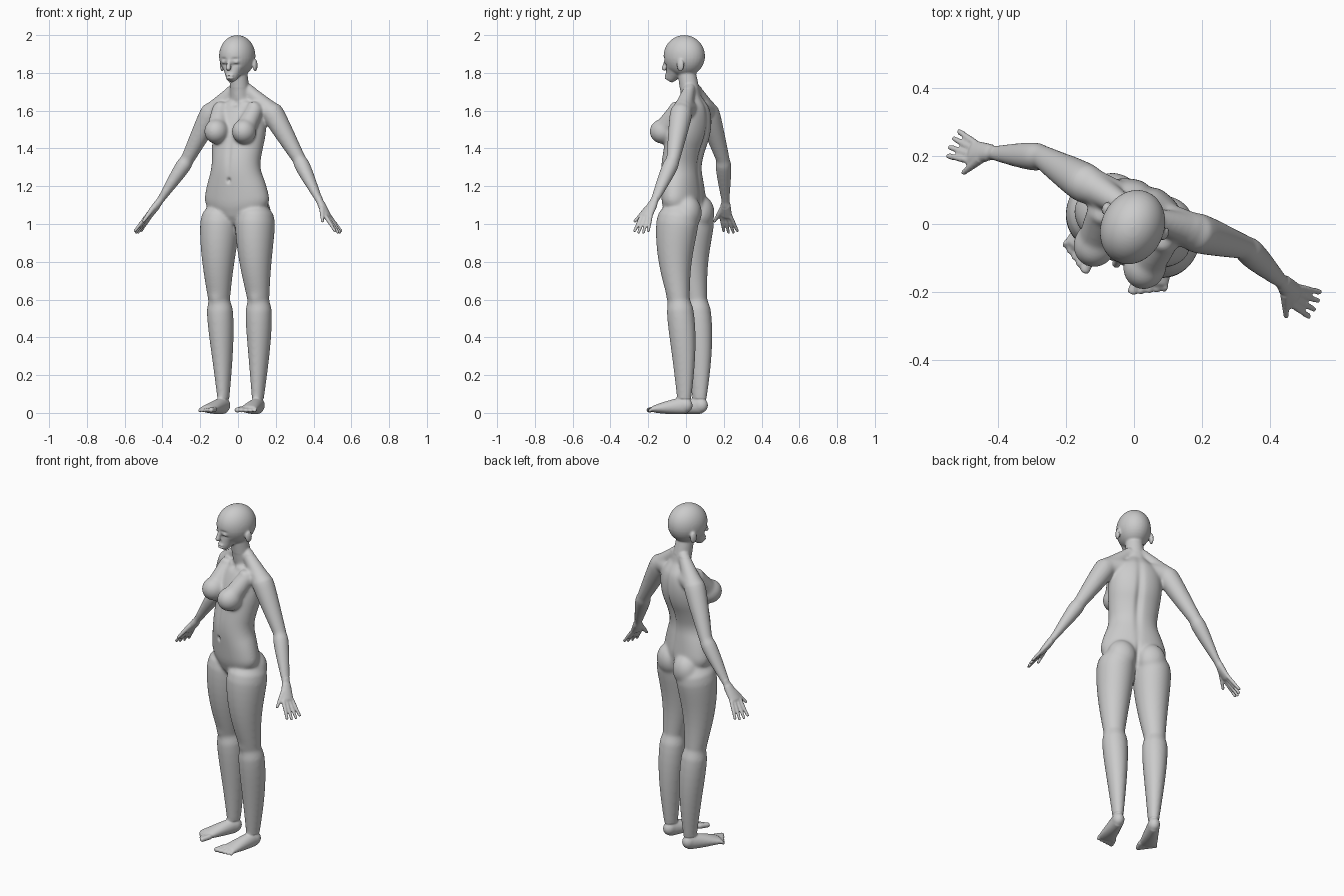
import bpy, bmesh, math
from mathutils import Vector, Matrix

cube = bpy.data.objects.get("Cube")
if cube:
    bpy.data.objects.remove(cube, do_unlink=True)

SIDEWAYS = Vector((1, 0, 0))
BACKWARD = Vector((0, 1, 0))
bm = bmesh.new()


def loft(centres, widths, depths, across=SIDEWAYS, sides=32):
    """Skin of elliptical rings along a path, with rounded ends."""
    last = len(centres) - 1
    stations = []
    for i, centre in enumerate(centres):
        along = (centres[min(i + 1, last)] - centres[max(i - 1, 0)]).normalized()
        stations.append((centre, along, widths[i], depths[i]))

    def cap(station, sign):
        centre, along, width, depth = station
        bulge = along * sign * min(width, depth) / 2
        return centre + bulge, along, width * .65, depth * .65

    stations = [cap(stations[0], -1)] + stations + [cap(stations[-1], 1)]
    rings = []
    for centre, along, width, depth in stations:
        u = (across - along * across.dot(along)).normalized()
        v = along.cross(u)
        angles = [math.tau * k / sides for k in range(sides)]
        rings.append([bm.verts.new(centre + u * width * math.cos(a) + v * depth * math.sin(a))
                      for a in angles])
    for lower, upper in zip(rings, rings[1:]):
        for k in range(sides):
            following = (k + 1) % sides
            bm.faces.new((lower[k], lower[following], upper[following], upper[k]))
    bm.faces.new(rings[0][::-1])
    bm.faces.new(rings[-1])


def limb(start, end, thin, swell=0, flat=(1, 1), bow=0, across=SIDEWAYS):
    """Tapered limb; swell is the muscle near its start, bow bends it backward."""
    start, end = Vector(start), Vector(end)
    steps = [i / 10 for i in range(11)]

    def blend(pair, t):
        return pair[0] + (pair[1] - pair[0]) * t

    centres = [start.lerp(end, t) + BACKWARD * bow * math.sin(math.pi * t) for t in steps]
    widths = [blend(thin, t) + swell * math.sin(math.pi * math.sqrt(t)) for t in steps]
    depths = [width * blend(flat, t) for width, t in zip(widths, steps)]
    loft(centres, widths, depths, across)


def ball(centre, size):
    placed = Matrix.Translation(centre) @ Matrix.Diagonal((*size, 1))
    bmesh.ops.create_uvsphere(bm, u_segments=32, v_segments=20, radius=1, matrix=placed)


# Joints of the left side
hip = Vector((.1, 0, 1.05))
knee = Vector((.114, .01, .6))
ankle = Vector((.1, .034, .08))
shoulder = Vector((.17, .05, 1.6))
elbow = Vector((.325, .07, 1.34))
wrist = Vector((.47, .02, 1.11))
knuckles = Vector((.52, 0, 1.04))
breast = Vector((.08, -.1, 1.49))

# Left leg
limb(hip, knee, thin=(.096, .058), swell=.014, flat=(1.1, 1), bow=-.02)
limb(knee, ankle, thin=(.056, .031), swell=.018, flat=(1, 1.3), bow=.01)
ball((.083, .05, 1.06), (.08, .07, .09))

# Left foot and toes
heel = Vector((.1, .04, .04))
foot_ball = Vector((.116, -.13, .02))
ball(heel, (.033, .04, .04))
limb(heel, foot_ball, thin=(.032, .05), flat=(1.4, .38))
for toe in range(5):
    thickness = .015 - toe * .0015
    root = Vector((.076 + toe * .021, foot_ball.y, .02))
    reach = Vector((0, toe * .011 - .055, thickness - root.z))
    limb(root, root + reach, thin=(thickness, thickness), flat=(1, .9))

# Left arm
limb((.08, .05, 1.61), shoulder, thin=(.05, .055), across=BACKWARD)
limb(shoulder, elbow, thin=(.058, .036), swell=.004, across=BACKWARD)
limb(elbow, wrist, thin=(.036, .022), swell=.009, flat=(1, .8), across=BACKWARD)

# Left hand
limb(wrist, knuckles, thin=(.026, .036), flat=(.8, .4), across=BACKWARD)
for finger in range(4):
    spread = finger - 1.5
    root = knuckles + BACKWARD * spread * .018
    reach = Vector((.07, spread * .01, -.09)) * (1 - abs(spread) / 12)
    limb(root, root + reach, thin=(.011, .008), across=BACKWARD)
thumb_root = wrist.lerp(knuckles, .4) - BACKWARD * .02
limb(thumb_root, thumb_root + Vector((.03, -.06, -.07)), thin=(.015, .008), across=BACKWARD)

# Left breast and neck muscle
ball(breast, (.064, .07, .066))
limb((.1, 0, 1.61), breast, thin=(.045, .055))
limb((.03, .035, 1.72), (.15, .05, 1.61), thin=(.03, .05), across=BACKWARD)

# Left ear and eye
ball((.095, .01, 1.84), (.011, .02, .033))
ball((.034, -.1, 1.857), (.015, .014, .011))

# Right side
twin = bmesh.ops.duplicate(bm, geom=bm.verts[:] + bm.edges[:] + bm.faces[:])["geom"]
twin_verts = [item for item in twin if isinstance(item, bmesh.types.BMVert)]
twin_faces = [item for item in twin if isinstance(item, bmesh.types.BMFace)]
bmesh.ops.scale(bm, vec=(-1, 1, 1), verts=twin_verts)
bmesh.ops.reverse_faces(bm, faces=twin_faces)

# Torso from hips to neck base: height, set-back, half width, half depth
rows = [Vector(row) for row in (
    (1.04, -.01, .1, .08), (1.1, -.01, .19, .1), (1.2, -.02, .17, .1), (1.3, -.03, .13, .1),
    (1.4, -.01, .14, .1), (1.5, .02, .15, .11), (1.6, .04, .14, .09), (1.65, .04, .08, .06))]
for _ in range(3):
    cut = [a.lerp(b, t) for a, b in zip(rows, rows[1:]) for t in (.25, .75)]
    rows = [rows[0]] + cut + [rows[-1]]
loft([Vector((0, row[1], row[0])) for row in rows],
     [row[2] for row in rows], [row[3] for row in rows])

# Neck and head
limb((0, .04, 1.62), (0, 0, 1.82), thin=(.055, .047))
ball((0, -.01, 1.89), (.093, .113, .11))
limb((0, -.035, 1.86), (0, -.09, 1.77), thin=(.076, .028))
limb((0, -.115, 1.865), (0, -.128, 1.82), thin=(.009, .014))
for lip_height in (1.773, 1.786):
    ball((0, -.11, lip_height), (.024, .011, .008))

# Fuse all parts into one skin
parts = bpy.data.meshes.new("body_parts")
bm.to_mesh(parts)
bm.free()
body = bpy.data.objects.new("body", parts)
bpy.context.collection.objects.link(body)
fuse = body.modifiers.new("fuse", 'REMESH')
fuse.mode = 'VOXEL'
fuse.voxel_size = .005
graph = bpy.context.evaluated_depsgraph_get()
skin = bpy.data.meshes.new_from_object(body.evaluated_get(graph))
body.modifiers.clear()
body.data = skin
skin.name = "body"
bpy.data.meshes.remove(parts)
bm = bmesh.new()
bm.from_mesh(skin)


def relax(verts, times):
    for _ in range(times):
        bmesh.ops.smooth_vert(bm, verts=verts, factor=.5,
                              use_axis_x=True, use_axis_y=True, use_axis_z=True)


def press(centre, size, amount):
    """Swell or dent the skin softly around a point, on both sides."""
    for v in bm.verts:
        place = (abs(v.co.x), v.co.y, v.co.z)
        distance = sum(((p - c) / s) ** 2 for p, c, s in zip(place, centre, size))
        if distance < 5:
            v.co += v.normal * amount * math.exp(-distance)


# Soften the joints, less on the face, hands and toes
relax(bm.verts[:], 3)
relax([v for v in bm.verts if ankle.z < v.co.z < 1.72 and abs(v.co.x) < wrist.x], 22)
relax([v for v in bm.verts if v.co.z > 1.88], 8)
bm.normal_update()

# Body contours: spine, buttocks, navel, belly, throat, collarbones, kneecaps
press((0, .1, 1.42), (.02, .06, .2), -.014)
press((0, .12, 1.06), (.012, .06, .07), -.012)
press((0, -.12, 1.23), (.01, .04, .012), -.014)
press((0, -.11, 1.36), (.014, .05, .09), -.005)
press((0, -.04, 1.64), (.02, .04, .016), -.01)
press((.08, -.03, 1.64), (.06, .04, .012), .006)
press(knee - BACKWARD * .06, (.03, .03, .03), .006)

# Face contours: eyelids, mouth, cheeks
for lid_height in (1.842, 1.874):
    press((.034, -.11, lid_height), (.018, .03, .007), -.005)
press((0, -.12, 1.78), (.02, .02, .004), -.004)
press((.05, -.09, 1.825), (.02, .03, .016), .003)

# Turn to the stance
bmesh.ops.rotate(bm, verts=bm.verts[:], matrix=Matrix.Rotation(math.radians(-24), 3, 'Z'))
for face in bm.faces:
    face.smooth = True
bm.to_mesh(skin)
bm.free()

# Plain grey skin
grey = bpy.data.materials.new("light_grey")
grey.use_nodes = True
colour = (.6, .6, .6, 1)
grey.diffuse_color = colour
grey.node_tree.nodes["Principled BSDF"].inputs["Base Color"].default_value = colour
skin.materials.clear()
skin.materials.append(grey)
